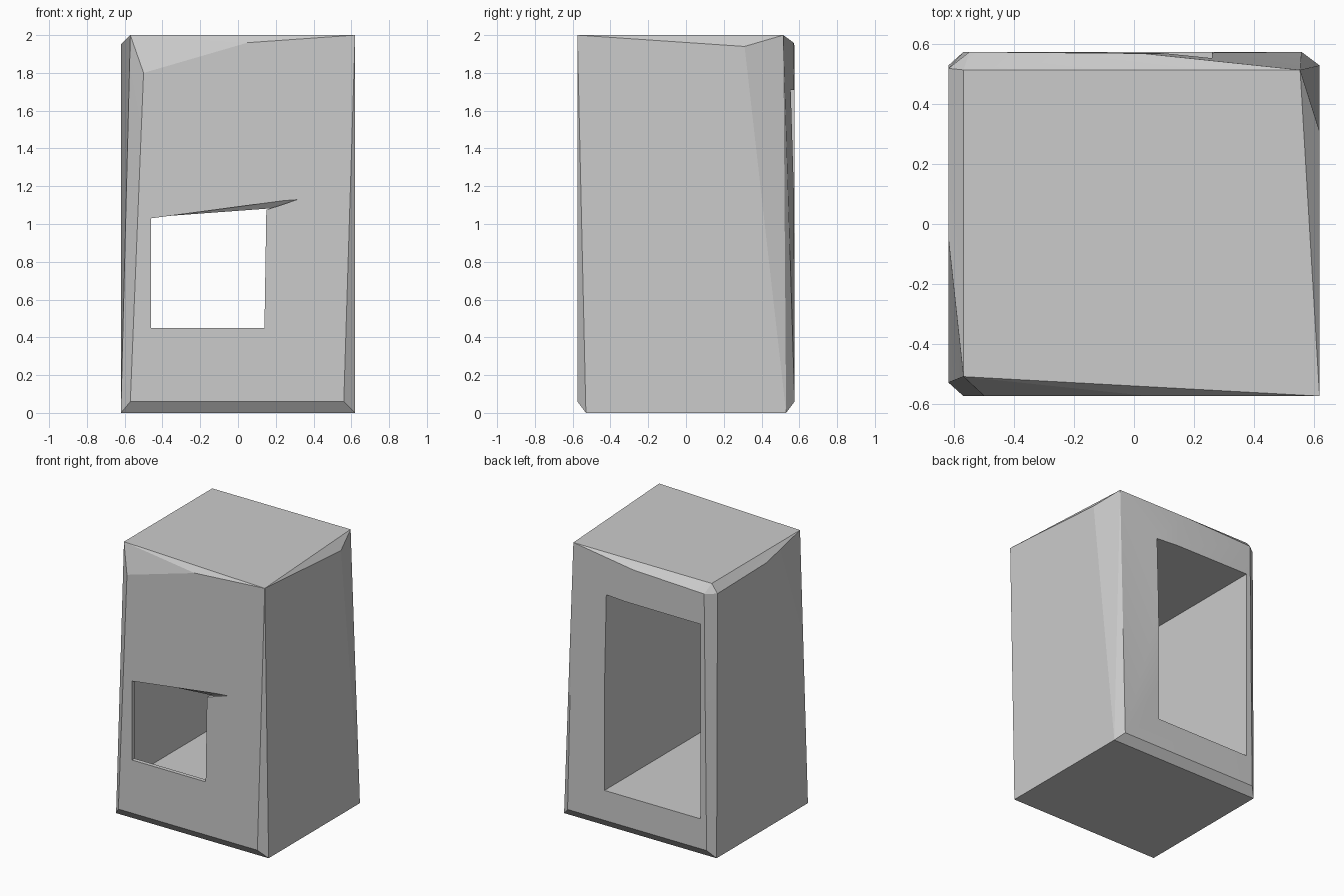
import bpy, bmesh
from math import radians

if "Cube" in bpy.data.objects:
    bpy.data.objects.remove(bpy.data.objects["Cube"])

grey = bpy.data.materials.new("plain_grey")
grey.use_nodes = True
grey.diffuse_color = (0.6, 0.6, 0.6, 1)
grey.node_tree.nodes["Principled BSDF"].inputs["Base Color"].default_value = (0.6, 0.6, 0.6, 1)


def hull(name, points):
    """Convex solid around a few corner points."""
    bm = bmesh.new()
    for p in points:
        bm.verts.new(p)
    out = bmesh.ops.convex_hull(bm, input=bm.verts[:])
    loose = [v for v in bm.verts if not v.link_faces]
    bmesh.ops.delete(bm, geom=loose, context="VERTS")
    bmesh.ops.recalc_face_normals(bm, faces=bm.faces[:])
    bmesh.ops.dissolve_limit(bm, angle_limit=radians(0.5), verts=bm.verts[:], edges=bm.edges[:])
    mesh = bpy.data.meshes.new(name)
    bm.to_mesh(mesh)
    bm.free()
    mesh.materials.append(grey)
    obj = bpy.data.objects.new(name, mesh)
    bpy.context.collection.objects.link(obj)
    return obj


def prism(name, outline, y0, y1):
    return hull(name, [(x, y, z) for x, z in outline for y in (y0, y1)])


def cut(target, cutter):
    """Subtract the cutter and throw it away."""
    cutter.hide_render = True
    mod = target.modifiers.new(cutter.name, "BOOLEAN")
    mod.operation = "DIFFERENCE"
    mod.solver = "EXACT"
    mod.object = cutter
    bpy.context.view_layer.objects.active = target
    bpy.ops.object.modifier_apply(modifier=mod.name)
    bpy.data.objects.remove(cutter)


# Irregular housing with worn, chamfered edges
top = [(-.57, -.51, 2), (.62, -.575, 2), (.555, .515, 2), (-.57, .515, 2)]
rim = [(.62, .31, 1.94), (.03, .57, 1.96), (.05, -.575, 1.96), (-.62, -.05, 1.95),
       (-.5, -.575, 1.8), (-.62, .52, 1.94), (-.55, .575, 1.94)]
foot = [(x, y, .06) for x in (-.57, .56) for y in (-.575, .575)]
base = [(x, y, 0) for x in (-.62, .62) for y in (-.53, .53)]
housing = hull("housing", top + rim + foot + base)

# Deep chamber open at the back
cut(housing, prism("chamber", [(-.52, .28), (.26, .28), (.26, 1.71), (-.52, 1.71)], -.545, .8))

# Front window and the sloping chip above it
cut(housing, prism("window", [(-.46, .45), (.14, .45), (.15, 1.075), (-.46, 1.03)], -.7, -.5))
cut(housing, hull("chip", [(-.46, -.58, 1.03), (.34, -.58, 1.137), (.15, -.58, 1.075),
                           (-.46, -.54, 1.03), (.15, -.54, 1.075)]))

# Soft shading across the shallow facets
bpy.ops.object.select_all(action="DESELECT")
housing.select_set(True)
bpy.context.view_layer.objects.active = housing
bpy.ops.object.shade_smooth_by_angle(angle=radians(15))
